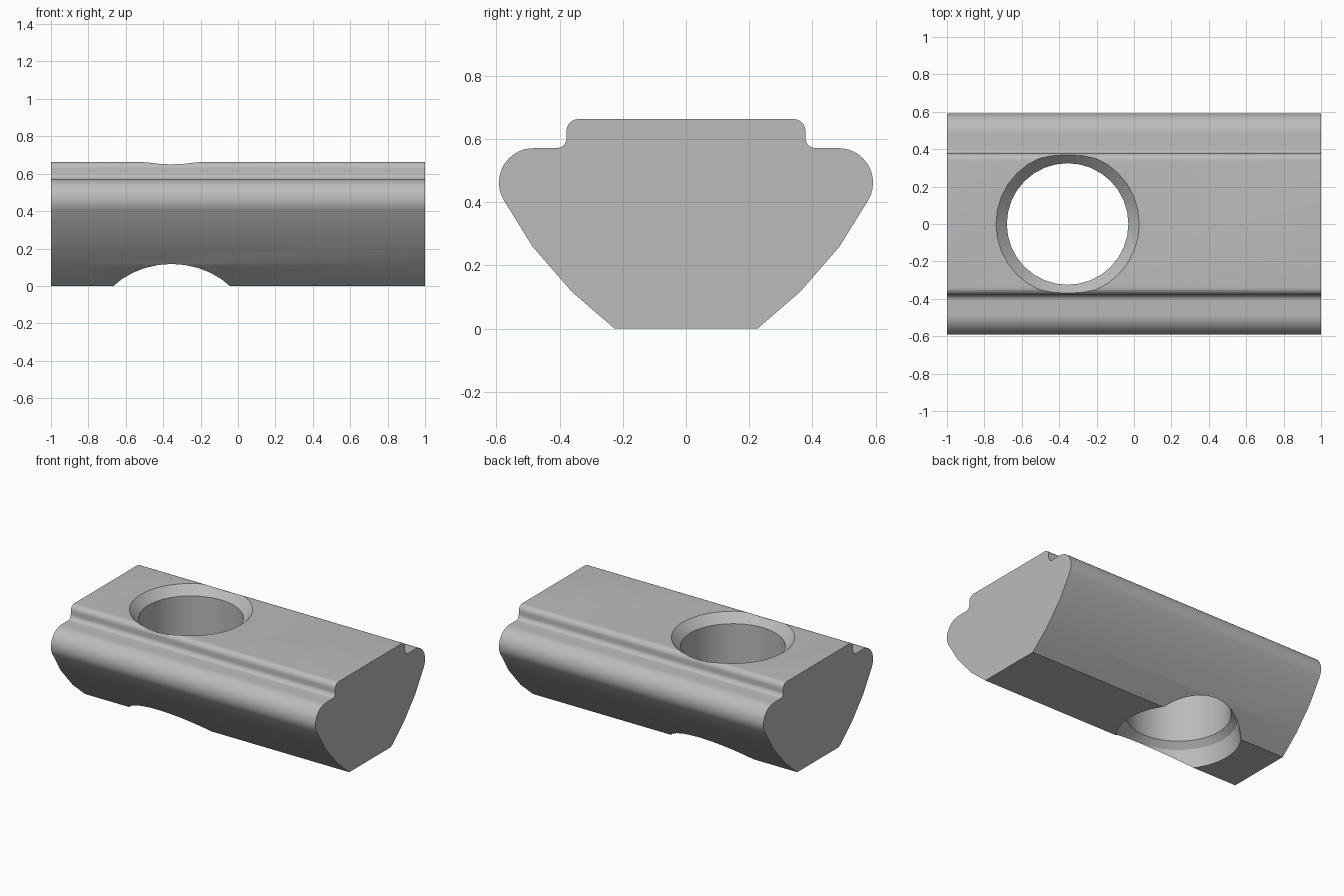
import bpy, bmesh
from math import sin, cos, radians, pi

if "Cube" in bpy.data.objects:
    bpy.data.objects.remove(bpy.data.objects["Cube"], do_unlink=True)

# Single plain metal colour
metal = bpy.data.materials.new("plain_grey_metal")
metal.use_nodes = True
grey = (0.5, 0.5, 0.5, 1)
metal.diffuse_color = grey
metal.node_tree.nodes["Principled BSDF"].inputs["Base Color"].default_value = grey


def arc(cy, cz, r, start, end, steps):
    angles = [radians(start + (end - start) * i / steps) for i in range(steps + 1)]
    return [(cy + r * cos(a), cz + r * sin(a)) for a in angles]


def make_object(name, bm):
    bmesh.ops.recalc_face_normals(bm, faces=bm.faces)
    mesh = bpy.data.meshes.new(name)
    bm.to_mesh(mesh)
    bm.free()
    mesh.materials.append(metal)
    obj = bpy.data.objects.new(name, mesh)
    bpy.context.collection.objects.link(obj)
    return obj


# Slot nut body: half section from the underside up, mirrored and extruded
half = [(0.226, 0), (0.36, 0.115), (0.486, 0.26)]
half += arc(0.483, 0.462, 0.109, -30, 90, 14)
half += arc(0.41, 0.603, 0.032, 270, 180, 8)
half += arc(0.341, 0.626, 0.037, 0, 90, 8)
section = half + [(-y, z) for y, z in reversed(half)]

bm = bmesh.new()
cap = bm.faces.new([bm.verts.new((-1, y, z)) for y, z in section])
ext = bmesh.ops.extrude_face_region(bm, geom=[cap], use_keep_orig=True)
moved = [g for g in ext["geom"] if isinstance(g, bmesh.types.BMVert)]
bmesh.ops.translate(bm, verts=moved, vec=(2, 0, 0))
body = make_object("slot_nut_body", bm)

# Hole cutter: turned shape with a countersink at both ends
turned = [(0.387, -0.01), (0.362, 0.12), (0.325, 0.16), (0.325, 0.605), (0.395, 0.675)]
SIDES = 32
bm = bmesh.new()
rings = []
for r, z in turned:
    rings.append([bm.verts.new((-0.355 + r * cos(2 * pi * i / SIDES),
                                r * sin(2 * pi * i / SIDES), z)) for i in range(SIDES)])
for low, high in zip(rings, rings[1:]):
    for i in range(SIDES):
        j = (i + 1) % SIDES
        bm.faces.new((low[i], low[j], high[j], high[i]))
bm.faces.new(rings[0])
bm.faces.new(rings[-1])
cutter = make_object("hole_cutter", bm)
cutter.hide_render = True

# Cut the hole, then smooth the rounded faces only
cut = body.modifiers.new("hole", "BOOLEAN")
cut.operation = "DIFFERENCE"
cut.solver = "EXACT"
cut.object = cutter
bpy.ops.object.select_all(action="DESELECT")
body.select_set(True)
bpy.context.view_layer.objects.active = body
bpy.ops.object.modifier_apply(modifier=cut.name)
bpy.data.objects.remove(cutter, do_unlink=True)
bpy.ops.object.shade_smooth_by_angle(angle=radians(25))
